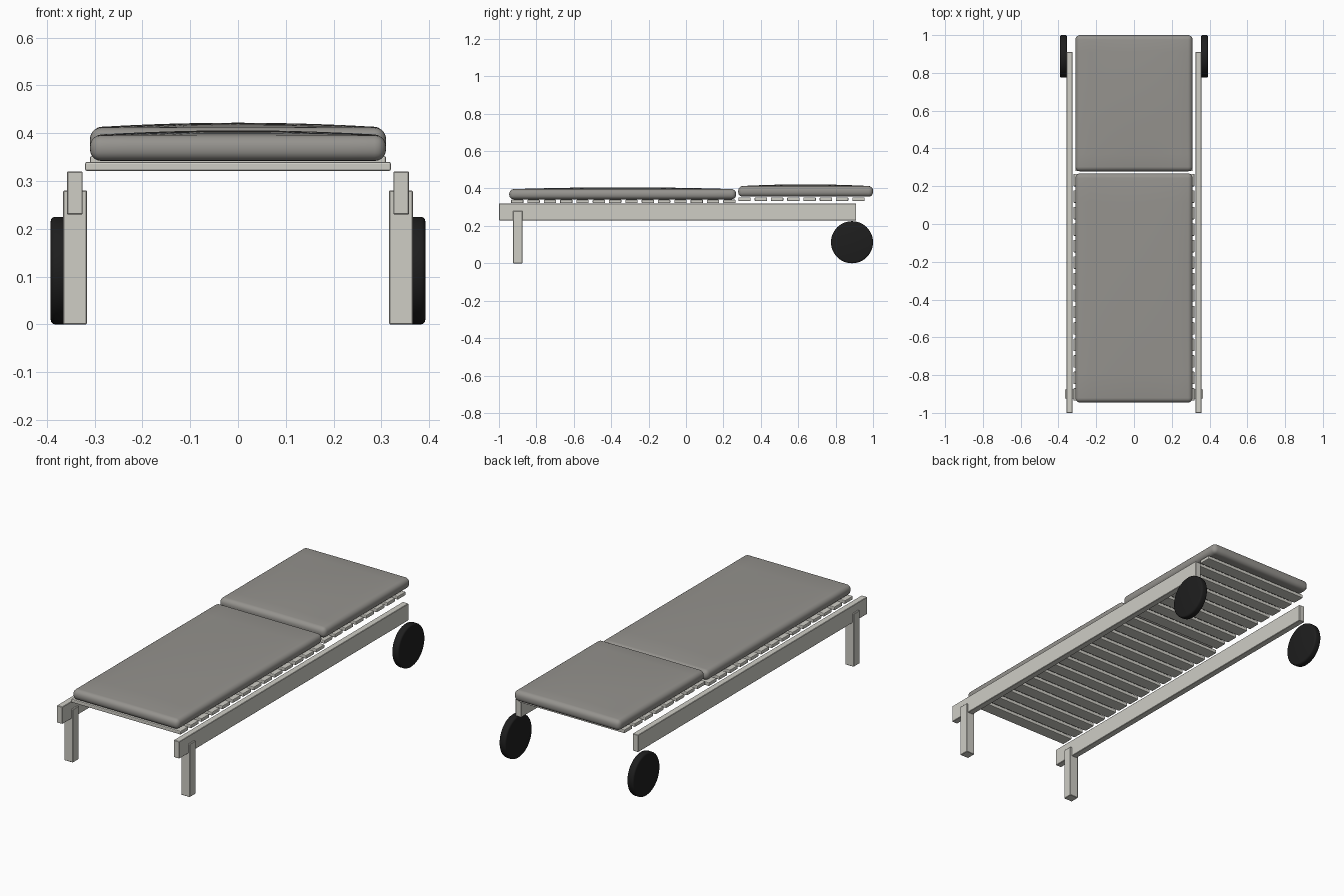
import bpy, bmesh, math
from mathutils import Vector, Matrix

if "Cube" in bpy.data.objects:
    bpy.data.objects.remove(bpy.data.objects["Cube"])


def material(name, rgb):
    m = bpy.data.materials.new(name)
    m.diffuse_color = (*rgb, 1)
    m.use_nodes = True
    m.node_tree.nodes["Principled BSDF"].inputs["Base Color"].default_value = m.diffuse_color
    return m


FRAME = material("pale grey frame", (0.62, 0.61, 0.56))
FABRIC = material("warm grey fabric", (0.30, 0.29, 0.27))
RUBBER = material("black rubber", (0.013, 0.013, 0.013))


def finish(name, bm, mat):
    me = bpy.data.meshes.new(name)
    bm.to_mesh(me)
    bm.free()
    me.materials.append(mat)
    ob = bpy.data.objects.new(name, me)
    bpy.context.collection.objects.link(ob)
    return ob


def box(name, lo, hi, mat, bevel=0.002, segments=1):
    lo, hi = Vector(lo), Vector(hi)
    bm = bmesh.new()
    bmesh.ops.create_cube(bm, size=1)
    bmesh.ops.scale(bm, vec=hi - lo, verts=bm.verts)
    bmesh.ops.translate(bm, vec=(lo + hi) / 2, verts=bm.verts)
    bmesh.ops.bevel(bm, geom=bm.edges[:], offset=bevel, segments=segments,
                    profile=0.5, affect='EDGES')
    return finish(name, bm, mat)


def smooth(ob, angle):
    bpy.ops.object.select_all(action='DESELECT')
    ob.select_set(True)
    bpy.context.view_layer.objects.active = ob
    bpy.ops.object.shade_smooth_by_angle(angle=math.radians(angle))


def cushion(name, y0, y1, z0, z1, crown):
    # rounded pad, cut into a grid and puffed up on top
    hx = 0.31
    ob = box(name, (-hx, y0, z0), (hx, y1, z1), FABRIC, 0.024, 5)
    bm = bmesh.new()
    bm.from_mesh(ob.data)
    n = 12
    cy, hy = (y0 + y1) / 2, (y1 - y0) / 2
    for i in range(1, n):
        t = -0.9 + 1.8 * i / n
        for co, no in (((t * hx, 0, 0), (1, 0, 0)), ((0, cy + t * hy, 0), (0, 1, 0))):
            bmesh.ops.bisect_plane(bm, geom=bm.verts[:] + bm.edges[:] + bm.faces[:],
                                   plane_co=co, plane_no=no)
    for v in bm.verts:
        if v.co.z > z1 - 0.004:
            u, w = v.co.x / hx, (v.co.y - cy) / hy
            v.co.z += crown * max(0, 1 - u * u) * max(0, 1 - w * w)
    bm.to_mesh(ob.data)
    bm.free()
    smooth(ob, 50)


# side rails, front legs and rear wheels, mirrored left and right
for side, s in (("left", -1), ("right", 1)):
    def pair(a, b):
        return sorted((s * a, s * b))
    x0, x1 = pair(0.325, 0.358)
    box(side + "_rail", (x0, -1, 0.23), (x1, 0.91, 0.32), FRAME)
    x0, x1 = pair(0.316, 0.366)
    box(side + "_front_leg", (x0, -0.925, 0), (x1, -0.875, 0.28), FRAME)
    bm = bmesh.new()
    bmesh.ops.create_cone(bm, cap_ends=True, segments=48, radius1=0.1125,
                          radius2=0.1125, depth=0.038)
    rims = [e for e in bm.edges if any(len(f.verts) > 4 for f in e.link_faces)]
    bmesh.ops.bevel(bm, geom=rims, offset=0.009, segments=3, profile=0.5, affect='EDGES')
    bmesh.ops.transform(bm, verts=bm.verts, matrix=Matrix.Translation(
        (s * 0.373, 0.8875, 0.1125)) @ Matrix.Rotation(math.pi / 2, 4, 'Y'))
    smooth(finish(side + "_wheel", bm, RUBBER), 35)


# cross slats under the seat and the backrest
def slats(name, count, y0, y1, hx, z0):
    w = 0.066
    for i in range(count):
        y = y0 + (y1 - w - y0) * i / (count - 1)
        box(f"{name}_{i + 1}", (-hx, y, z0), (hx, y + w, z0 + 0.019), FRAME, 0.004, 2)


slats("seat_slat", 14, -0.935, 0.265, 0.32, 0.321)
slats("backrest_slat", 8, 0.28, 0.955, 0.31, 0.333)

# cushions
cushion("seat_cushion", -0.945, 0.268, 0.342, 0.396, 0.010)
cushion("backrest_cushion", 0.279, 1.0, 0.356, 0.412, 0.010)
